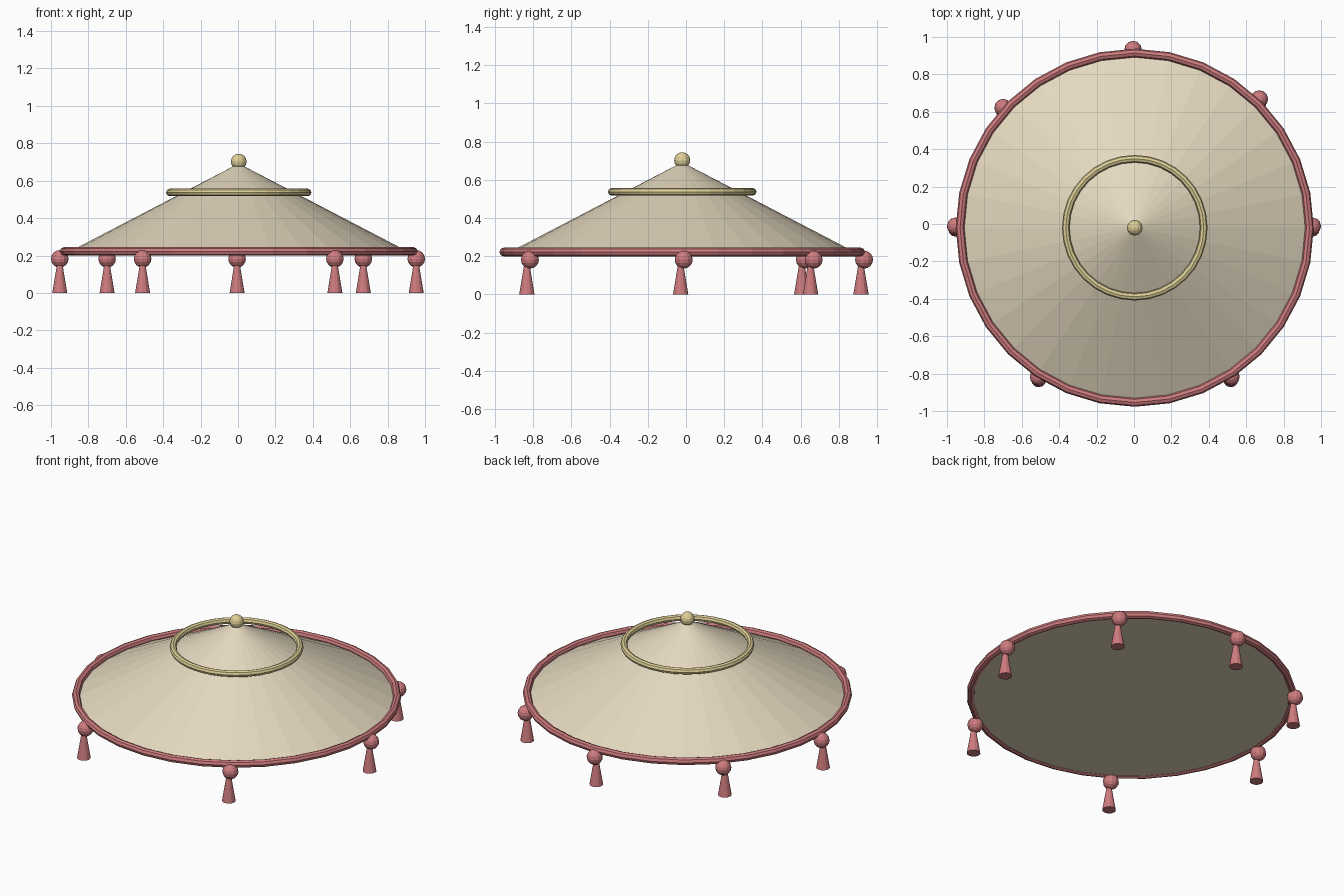
import bpy

if "Cube" in bpy.data.objects:
    bpy.data.objects.remove(bpy.data.objects["Cube"])

CX, CY = 0.004, -0.02  # shared axis of the canopy


def material(name, rgb):
    m = bpy.data.materials.new(name)
    m.diffuse_color = (*rgb, 1)
    m.use_nodes = True
    m.node_tree.nodes["Principled BSDF"].inputs["Base Color"].default_value = m.diffuse_color
    return m


TAN = material("straw", (0.78, 0.69, 0.52))
RED = material("red_cord", (0.62, 0.2, 0.21))
GOLD = material("gold", (0.74, 0.63, 0.31))


def finish(name, mat):
    ob = bpy.context.object
    ob.name = name
    ob.data.materials.append(mat)
    return ob


def ring(name, z, major, minor, mat):
    bpy.ops.mesh.primitive_torus_add(location=(CX, CY, z), major_radius=major, minor_radius=minor,
                                     major_segments=32, minor_segments=8)
    return finish(name, mat)


def ball(name, loc, r, mat):
    bpy.ops.mesh.primitive_uv_sphere_add(segments=12, ring_count=8, radius=r, location=loc)
    return finish(name, mat)


def cone(name, x, y, z0, z1, r0, r1, sides, mat):
    bpy.ops.mesh.primitive_cone_add(vertices=sides, radius1=r0, radius2=r1, depth=z1 - z0,
                                    location=(x, y, (z0 + z1) / 2))
    return finish(name, mat)


# Canopy with closed underside, rim cord, floating ring and finial
cone("canopy", CX, CY, 0.207, 0.692, 0.932, 0, 32, TAN)
ring("rim_cord", 0.222, 0.934, 0.023, RED)
ring("upper_ring", 0.537, 0.369, 0.02, GOLD)
ball("finial", (CX, CY, 0.702), 0.042, GOLD)

# Unevenly spaced tassels, each a knot over a flared skirt
spots = [(0.953, -0.012), (0.67, 0.668), (-0.005, 0.932), (-0.70, 0.622),
         (-0.953, -0.012), (-0.51, -0.817), (0.518, -0.817)]
for i, (x, y) in enumerate(spots, 1):
    ball(f"tassel_knot_{i}", (x, y, 0.182), 0.047, RED)
    cone(f"tassel_skirt_{i}", x, y - 0.016, 0, 0.17, 0.04, 0.012, 12, RED)
